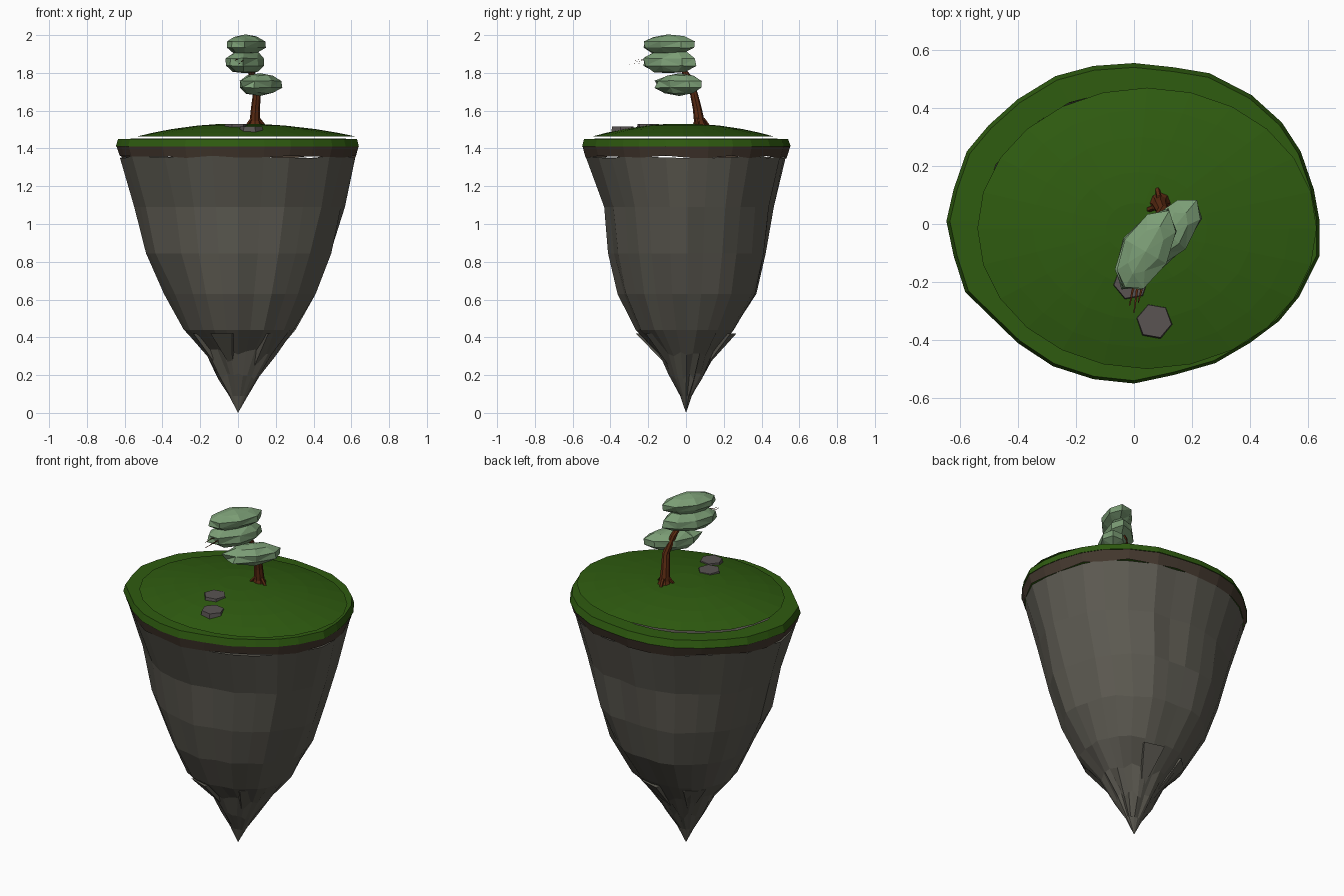
import bpy, bmesh, math, random
from mathutils import Vector, Matrix

if "Cube" in bpy.data.objects:
    bpy.data.objects.remove(bpy.data.objects["Cube"])

random.seed(4)

def mat(name, rgb):
    m = bpy.data.materials.new(name)
    m.diffuse_color = (*rgb, 1)
    m.use_nodes = True
    m.node_tree.nodes["Principled BSDF"].inputs["Base Color"].default_value = m.diffuse_color
    return m

GRASS = mat("grass green", (0.028, 0.105, 0.005))
DIRT = mat("dirt brown", (0.058, 0.040, 0.028))
ROCK = mat("rock grey", (0.108, 0.102, 0.083))
BARK = mat("bark brown", (0.105, 0.024, 0.006))
LEAF = mat("leaf green", (0.20, 0.34, 0.18))
STONE = mat("stone grey", (0.10, 0.088, 0.085))

def finish(bm, name, *mats):
    bmesh.ops.recalc_face_normals(bm, faces=bm.faces)
    me = bpy.data.meshes.new(name)
    bm.to_mesh(me)
    bm.free()
    for m in mats:
        me.materials.append(m)
    ob = bpy.data.objects.new(name, me)
    bpy.context.collection.objects.link(ob)
    return ob

def loft(bm, rings):
    """Skin between point rings; returns the vertex rings."""
    vs = [[bm.verts.new(p) for p in r] for r in rings]
    for a, b in zip(vs, vs[1:]):
        n = len(a)
        for i in range(n):
            j = (i + 1) % n
            bm.faces.new((a[i], a[j], b[j], b[i]))
    return vs

# Island outline seen from above
OUTLINE = [(.64, .01), (.62, .12), (.575, .25), (.51, .35), (.405, .445), (.26, .52),
           (.14, .54), (0, .555), (-.14, .545), (-.27, .51), (-.40, .43), (-.50, .34),
           (-.575, .25), (-.62, .12), (-.645, .01), (-.62, -.11), (-.58, -.235), (-.40, -.41),
           (-.28, -.49), (-.14, -.535), (0, -.55), (.14, -.52), (.28, -.48), (.40, -.41),
           (.50, -.335), (.57, -.25), (.64, -.11)]

def ring(z, xn, xp, yn, yp, jit=0.0, zj=0.0):
    """Outline rescaled to the given extents on each side."""
    out = []
    for x, y in OUTLINE:
        k = 1 + random.uniform(-jit, jit)
        out.append((x / .64 * (xp if x > 0 else xn) * k,
                    y / .555 * (yp if y > 0 else yn) * k,
                    z + random.uniform(-zj, zj)))
    return out

# Rock body, tapering to a point
bm = bmesh.new()
body = loft(bm, [ring(1.355, .62, .62, .535, .53, 0, .008),
                 ring(1.09, .535, .555, .44, .46, .02),
                 ring(.845, .475, .485, .41, .43, .02),
                 ring(.63, .38, .40, .36, .37, .03),
                 ring(.44, .285, .305, .27, .26, .04),
                 ring(.32, .18, .195, .145, .16, .07, .02),
                 ring(.19, .10, .11, .09, .09, .10, .02),
                 ring(.09, .045, .05, .03, .03, .05)])
tip = bm.verts.new((0, 0, 0))
last = body[-1]
for i, v in enumerate(last):
    bm.faces.new((v, last[(i + 1) % len(last)], tip))
finish(bm, "rock_body", ROCK)

# Jagged shards hanging round the tip
bm = bmesh.new()
for deg in (250, 320, 15, 75, 135, 195):
    a = math.radians(deg)
    d, t = Vector((math.cos(a), math.sin(a), 0)), Vector((-math.sin(a), math.cos(a), 0))
    pts = [d * .26 + t * .06, d * .26 - t * .06, d * .12 - t * .06, d * .12 + t * .06]
    low = bm.verts.new(d * .085 + Vector((0, 0, .18 + random.uniform(0, .05))))
    top = [bm.verts.new(p + Vector((0, 0, .42))) for p in pts]
    for i in range(4):
        bm.faces.new((top[i], top[(i + 1) % 4], low))
    bm.faces.new(top)
finish(bm, "rock_shards", ROCK)

# Dirt band under the turf
bm = bmesh.new()
loft(bm, [ring(1.355, .622, .622, .537, .532, 0, .008), ring(1.41, .638, .638, .552, .552)])
finish(bm, "dirt_band", DIRT)

# Turf rim with a flat inner lip
bm = bmesh.new()
loft(bm, [ring(1.41, .642, .64, .555, .555), ring(1.45, .63, .63, .545, .54),
          ring(1.452, .53, .54, .46, .455)])
finish(bm, "turf_rim", GRASS)

# Shallow grass dome
bm = bmesh.new()
N = 24
rows = []
for r in (1, .85, .65, .4, .18):
    z = 1.462 + .07 * (1 - r ** 2)
    rows.append([(.045 * r + .585 * r * math.cos(i * math.tau / N),
                  -.015 + .485 * r * math.sin(i * math.tau / N), z) for i in range(N)])
bm.faces.new(loft(bm, rows)[-1])
finish(bm, "grass_dome", GRASS)

# Trunk and twigs: tapered tubes along a path of (x, y, z, radius)
def tube(bm, path, sides):
    rings = [[(x + r * math.cos(i * math.tau / sides), y + r * math.sin(i * math.tau / sides), z)
              for i in range(sides)] for x, y, z, r in path]
    vs = loft(bm, rings)
    bm.faces.new(vs[0])
    bm.faces.new(vs[-1])

bm = bmesh.new()
tube(bm, [(.09, .075, 1.51, .042), (.09, .07, 1.545, .028), (.092, .06, 1.61, .024),
          (.10, .042, 1.69, .021), (.075, .005, 1.79, .019), (.05, -.05, 1.86, .015),
          (.04, -.09, 1.93, .008)], 8)
# Roots
for deg in (100, 215, 335):
    c, s = math.cos(math.radians(deg)), math.sin(math.radians(deg))
    tube(bm, [(.09 + .06 * c, .075 + .05 * s, 1.515, .009), (.09 + .02 * c, .07 + .02 * s, 1.56, .01)], 5)
finish(bm, "trunk", BARK)

bm = bmesh.new()
for dx, y, dz in ((0, -.305, 0), (.015, -.27, .012), (-.015, -.28, .02)):
    tube(bm, [(.03, -.14, 1.855, .006), (.01 + dx, -.23, 1.853 + dz, .004), (dx, y, 1.845 + dz, .002)], 4)
finish(bm, "twigs", BARK)

# Foliage clumps: flattened faceted blobs (centre, long, short, height, heading)
def clump(name, c, a, b, h, deg):
    bm = bmesh.new()
    bmesh.ops.create_uvsphere(bm, u_segments=8, v_segments=5, radius=1)
    for v in bm.verts:
        v.co *= 1 + random.uniform(-.10, .08)
    rot = Matrix.Rotation(math.radians(deg), 4, 'Z')
    bm.transform(Matrix.Translation(c) @ rot @ Matrix.Diagonal((a, b, h, 1)))
    bmesh.ops.triangulate(bm, faces=bm.faces)
    finish(bm, name, LEAF)

clump("lower_foliage", (.118, -.035, 1.74), .17, .08, .058, 50)
clump("middle_foliage", (.035, -.09, 1.857), .17, .085, .064, 60)
clump("upper_foliage", (.04, -.095, 1.95), .16, .082, .052, 60)

# Flat stepping stones
def stone(name, x, y, z, deg):
    bm = bmesh.new()
    bmesh.ops.create_cone(bm, cap_ends=True, segments=6, radius1=.065, radius2=.06, depth=.03)
    bm.transform(Matrix.Translation((x, y, z - .015)) @ Matrix.Rotation(math.radians(deg), 4, 'Z'))
    finish(bm, name, STONE)

stone("front_stone", .07, -.335, 1.515, 20)
stone("rear_stone", -.01, -.20, 1.53, 40)
